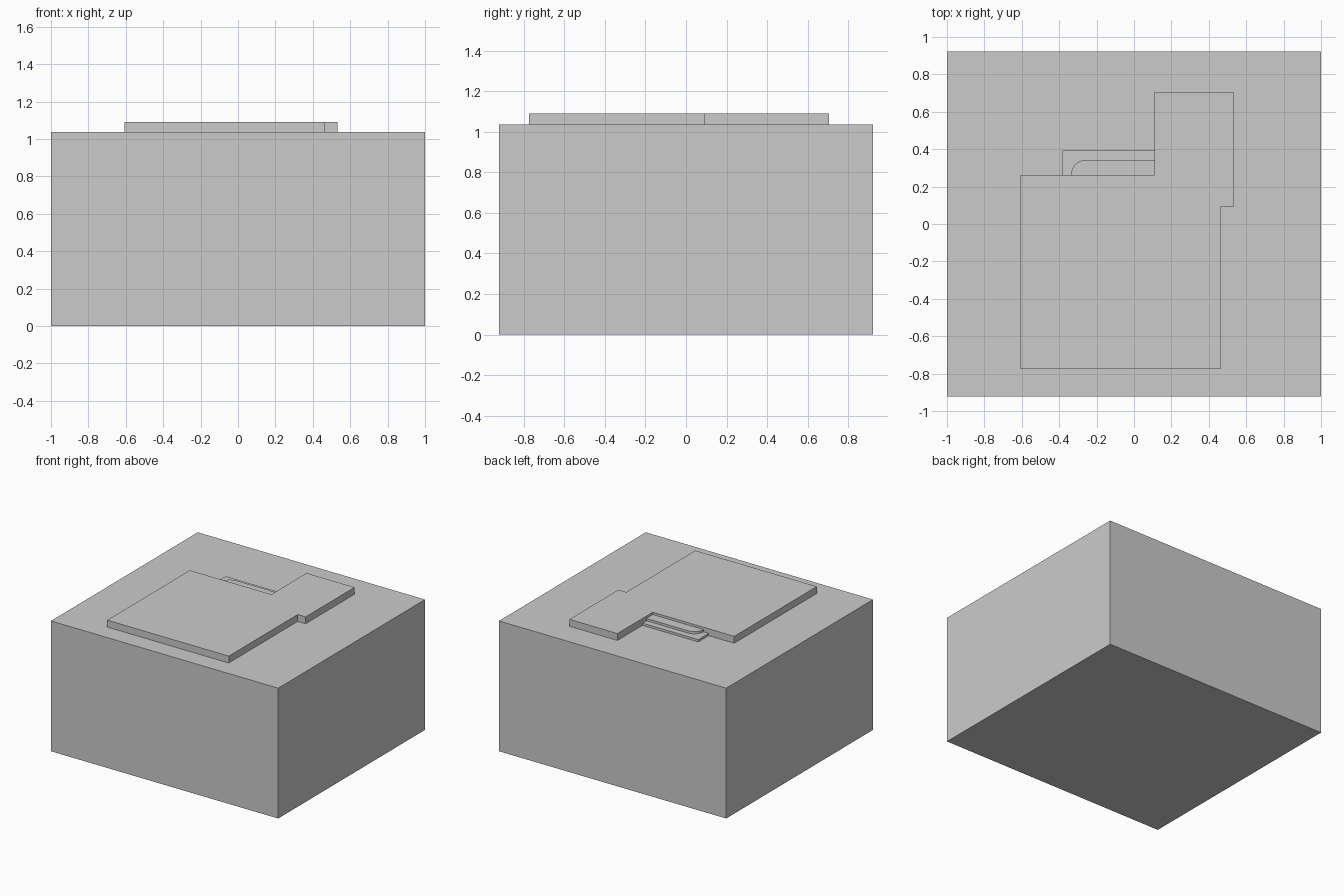
import bpy, bmesh
from math import cos, sin, pi

if "Cube" in bpy.data.objects:
    bpy.data.objects.remove(bpy.data.objects["Cube"])

GROUND_TOP = 1.037
SLAB_TOP = 1.092
STEP = (SLAB_TOP - GROUND_TOP) / 3


def prism(name, outline, z0, z1):
    """Extrude a counter-clockwise outline from z0 up to z1."""
    bm = bmesh.new()
    base = bm.faces.new([bm.verts.new((x, y, z0)) for x, y in outline])
    top = bmesh.ops.extrude_face_region(bm, geom=[base], use_keep_orig=True)
    verts = [g for g in top["geom"] if isinstance(g, bmesh.types.BMVert)]
    bmesh.ops.translate(bm, verts=verts, vec=(0, 0, z1 - z0))
    bmesh.ops.recalc_face_normals(bm, faces=bm.faces)
    mesh = bpy.data.meshes.new(name)
    bm.to_mesh(mesh)
    bm.free()
    obj = bpy.data.objects.new(name, mesh)
    bpy.context.collection.objects.link(obj)
    return obj


def rect(x0, y0, x1, y1):
    return [(x0, y0), (x1, y0), (x1, y1), (x0, y1)]


# Deep ground block
prism("ground_block", rect(-1, -0.923, 1, 0.923), 0, GROUND_TOP)

# House floor slab standing on the ground
floor_plan = [(-0.608, -0.776), (0.462, -0.776), (0.462, 0.09), (0.532, 0.09),
              (0.532, 0.706), (0.109, 0.706), (0.109, 0.262), (-0.608, 0.262)]
prism("floor_slab", floor_plan, GROUND_TOP, SLAB_TOP)

# Lower entrance step, square cornered
prism("lower_step", rect(-0.383, 0.262, 0.109, 0.392), GROUND_TOP, GROUND_TOP + STEP)

# Upper entrance step with one rounded outer corner
r = 0.081
arc = [(-0.337 + r + r * cos(a), 0.262 + r * sin(a))
       for a in (pi / 2 + pi / 2 * i / 12 for i in range(13))]
prism("upper_step", [(0.109, 0.262), (0.109, 0.262 + r)] + arc,
      GROUND_TOP + STEP, GROUND_TOP + 2 * STEP)
